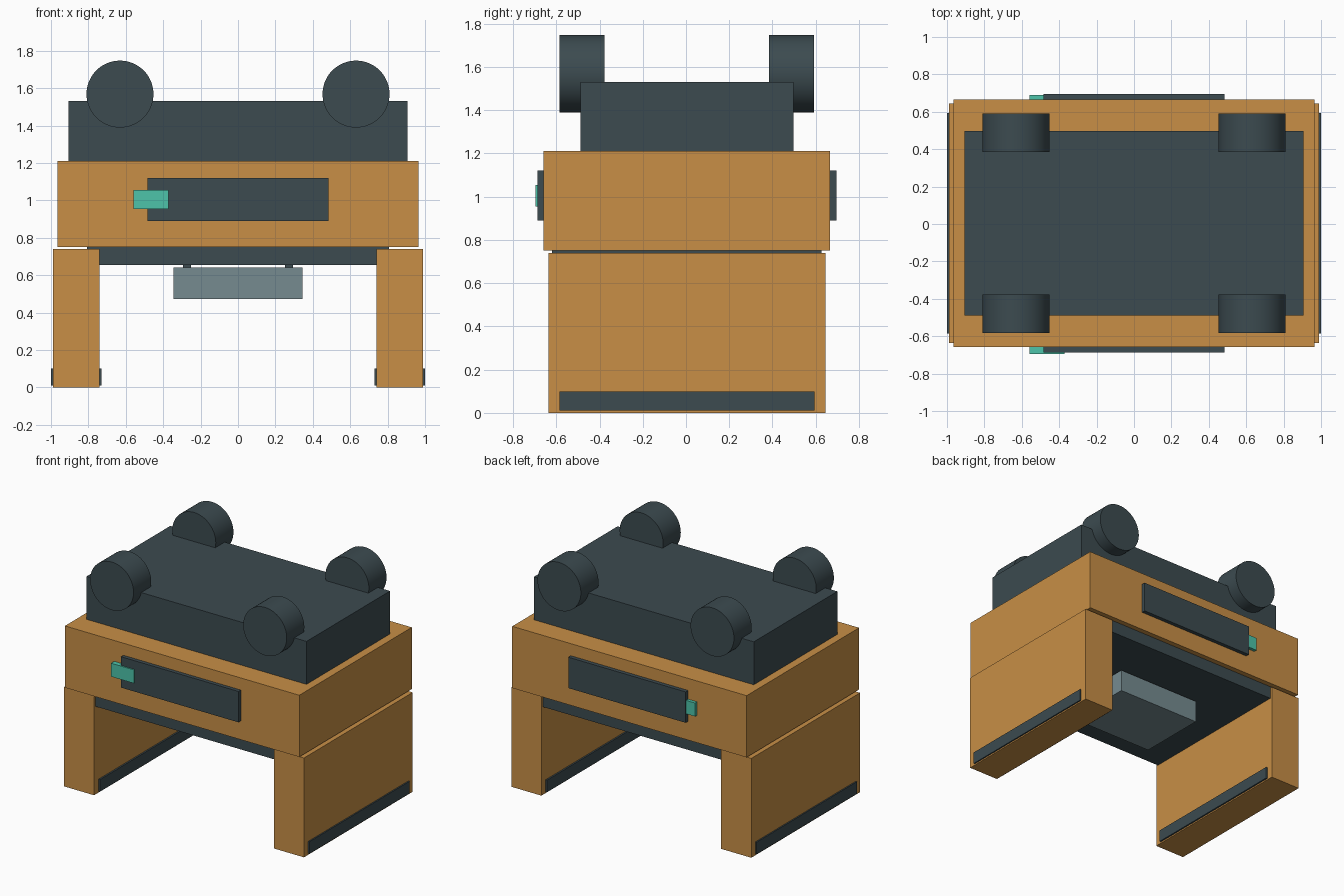
import bpy
from math import radians

cube = bpy.data.objects.get("Cube")
if cube:
    bpy.data.objects.remove(cube, do_unlink=True)


def material(name, r, g, b):
    m = bpy.data.materials.new(name)
    m.use_nodes = True
    m.diffuse_color = (r, g, b, 1)
    m.node_tree.nodes["Principled BSDF"].inputs["Base Color"].default_value = (r, g, b, 1)
    return m


orange = material("orange", 0.58, 0.275, 0.061)
slate = material("dark slate", 0.045, 0.07, 0.08)
grey = material("blue grey", 0.181, 0.258, 0.279)
teal = material("teal", 0.074, 0.55, 0.4)

# The whole body sits slightly behind the origin
MID = 0.004


def finish(name, mat):
    ob = bpy.context.object
    ob.name = ob.data.name = name
    ob.data.materials.append(mat)
    return ob


def box(name, mat, x, y, z):
    """Box from (min, max) ranges along each axis."""
    spans = (x, y, z)
    bpy.ops.mesh.primitive_cube_add(size=1, location=[sum(s) / 2 for s in spans])
    ob = finish(name, mat)
    for v in ob.data.vertices:
        v.co = [c * (s[1] - s[0]) for c, s in zip(v.co, spans)]
    return ob


def around(half, mid=0.0):
    return (mid - half, mid + half)


# Hull
box("body", orange, around(0.966), around(0.662, MID), (0.75, 1.21))
box("top_deck", slate, around(0.906), around(0.492, MID), (1.21, 1.53))
box("belly", slate, around(0.808), around(0.623, MID), (0.655, 0.75))

# Front and back panels, with the light bar running through the hull
for name, y in (("front_panel", (-0.686, -0.65)), ("back_panel", (0.65, 0.695))):
    box(name, slate, around(0.484), y, (0.89, 1.12))
box("light_bar", teal, (-0.559, -0.372), (-0.695, 0.69), (0.955, 1.055))

# Slung box under the belly
box("slung_box", grey, around(0.346), around(0.264, 0.008), (0.473, 0.64))

for side, label in ((-1, "right"), (1, "left")):
    # Legs with foot strips showing on both faces
    box(label + "_leg", orange, around(0.124, side * 0.865), around(0.64, MID), (0, 0.74))
    box(label + "_foot_strip", slate, around(0.135, side * 0.864), around(0.59, MID), (0.01, 0.10))
    # Hanger pegs
    box(label + "_hanger_peg", slate, around(0.021, side * 0.273), around(0.021), (0.6, 0.66))
    # Drums on the deck corners
    for end, place in ((-1, "front"), (1, "back")):
        bpy.ops.mesh.primitive_cylinder_add(
            vertices=64, radius=0.179, depth=0.208,
            location=(side * 0.631, MID + end * 0.484, 1.568),
            rotation=(radians(90), 0, 0))
        finish(f"{place}_{label}_drum", slate)
        bpy.ops.object.shade_smooth_by_angle(angle=radians(30))
